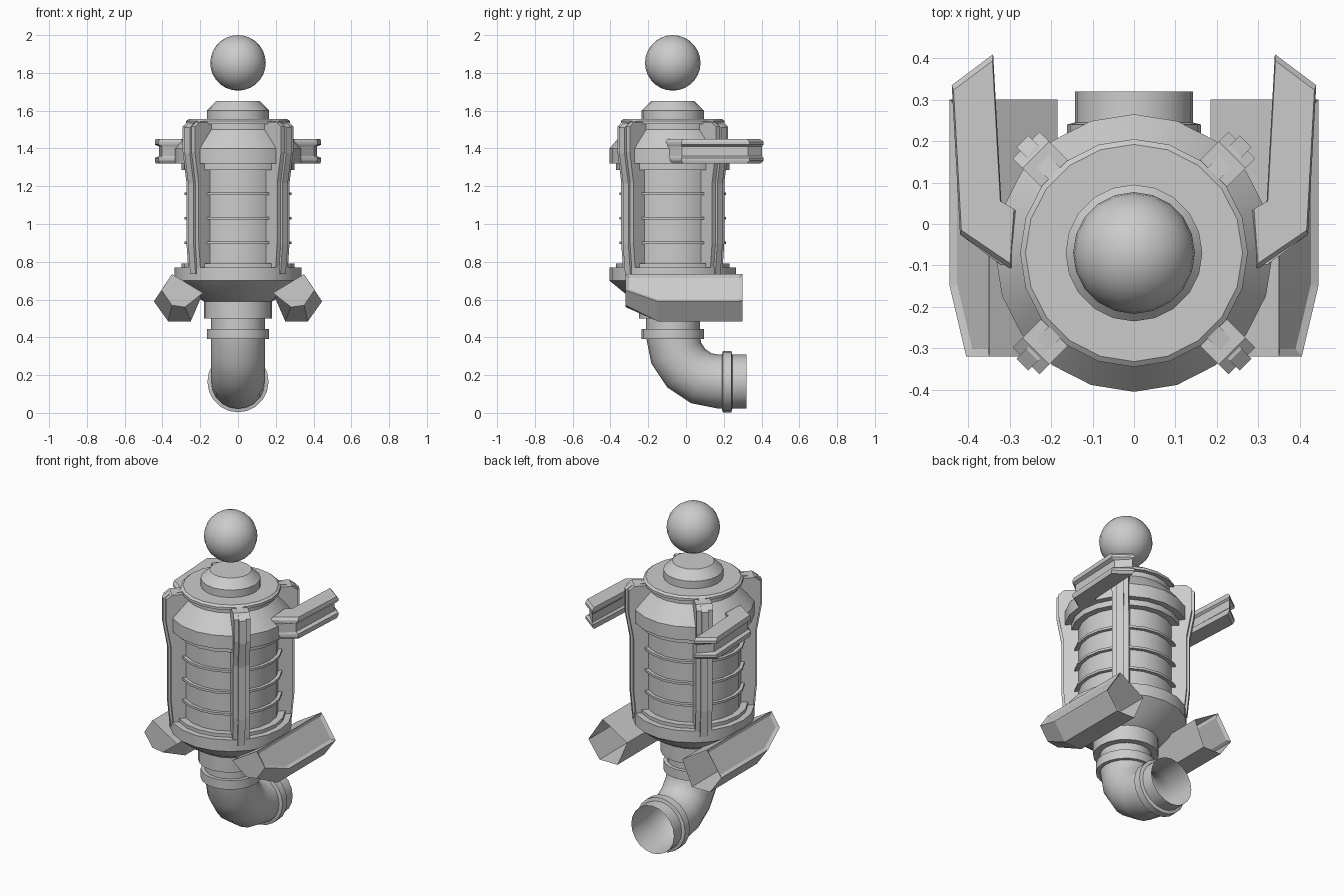
import bpy, bmesh
from math import sin, cos, pi, radians
from mathutils import Matrix, Vector

if "Cube" in bpy.data.objects:
    bpy.data.objects.remove(bpy.data.objects["Cube"])

GREY = (0.6, 0.6, 0.6, 1)
mat = bpy.data.materials.new("light grey metal")
mat.use_nodes = True
mat.diffuse_color = GREY
mat.node_tree.nodes["Principled BSDF"].inputs["Base Color"].default_value = GREY

AXIS_Y = -0.07   # the body's vertical axis
SIDES = 20


def finish(name, bm, smooth=True, fix=True):
    if fix:
        bmesh.ops.recalc_face_normals(bm, faces=bm.faces)
    mesh = bpy.data.meshes.new(name)
    bm.to_mesh(mesh)
    bm.free()
    obj = bpy.data.objects.new(name, mesh)
    bpy.context.collection.objects.link(obj)
    mesh.materials.append(mat)
    if smooth:
        bpy.ops.object.select_all(action='DESELECT')
        obj.select_set(True)
        bpy.context.view_layer.objects.active = obj
        bpy.ops.object.shade_smooth_by_angle(angle=radians(28))
    return obj


def skin(bm, loops, caps=(True, True)):
    """Join matching loops of points with quads."""
    rings = [[bm.verts.new(p) for p in loop] for loop in loops]
    n = len(rings[0])
    for a, b in zip(rings, rings[1:]):
        for i in range(n):
            j = (i + 1) % n
            bm.faces.new((a[i], a[j], b[j], b[i]))
    if caps[0]:
        bm.faces.new(rings[0][::-1])
    if caps[1]:
        bm.faces.new(rings[-1])


def circle(r, z):
    return [Vector((r * sin(2 * pi * i / SIDES), AXIS_Y - r * cos(2 * pi * i / SIDES), z))
            for i in range(SIDES)]


def lathe(name, profile, caps=(True, True)):
    bm = bmesh.new()
    skin(bm, [circle(r, z) for r, z in profile], caps)
    return finish(name, bm)


def prism(bm, outline, place, lo, hi):
    """Extrude a 2D outline; place maps (u, v, depth) to 3D."""
    skin(bm, [[place(u, v, d) for u, v in outline] for d in (lo, hi)])


# Main body: cone base, barrel, shoulder, lid and cap
lathe("body", [(0.143, 0.42), (0.143, 0.50), (0.18, 0.50), (0.18, 0.59), (0.25, 0.63),
               (0.335, 0.70), (0.335, 0.77), (0.30, 0.77), (0.30, 0.79), (0.262, 0.79),
               (0.262, 1.285), (0.30, 1.285), (0.30, 1.32), (0.335, 1.32), (0.335, 1.40),
               (0.25, 1.50), (0.25, 1.53), (0.275, 1.53), (0.275, 1.545), (0.262, 1.555),
               (0.165, 1.555), (0.165, 1.60), (0.115, 1.65)])

# Thin hoops round the barrel
for k in range(3):
    z = 0.90 + 0.13 * k
    lathe("barrel_hoop", [(0.25, z - 0.007), (0.282, z - 0.007),
                          (0.282, z + 0.007), (0.25, z + 0.007)])

# Floating ball
bm = bmesh.new()
bmesh.ops.create_uvsphere(bm, u_segments=SIDES, v_segments=14, radius=0.147,
                          matrix=Matrix.Translation((0, AXIS_Y, 1.853)))
finish("ball", bm)

# Elbow pipe, open at the back
BEND, CY, CZ = 0.245, 0.175, 0.41


def pipe_loop(r, turn, shift=0):
    c = Vector((0, CY - BEND * cos(turn) + shift, CZ - BEND * sin(turn)))
    out = Vector((0, -cos(turn), -sin(turn)))
    return [c + r * (Vector((sin(t), 0, 0)) + out * cos(t))
            for t in (2 * pi * i / SIDES for i in range(SIDES))]


bm = bmesh.new()
skin(bm, [pipe_loop(0.143, k * pi / 8) for k in range(5)]
     + [pipe_loop(0.143, pi / 2, 0.145)], (False, False))
finish("elbow_pipe", bm)

bm = bmesh.new()
skin(bm, [pipe_loop(r, pi / 2, s) for r, s in
          ((0.143, 0.015), (0.162, 0.02), (0.162, 0.065), (0.143, 0.07))], (False, False))
finish("pipe_end_collar", bm)
lathe("pipe_top_collar", [(0.143, 0.39), (0.165, 0.39), (0.165, 0.445), (0.143, 0.445)],
      (False, False))

# Four ribs on the diagonals: a broad plate with a narrow raised spine
RIB = [(0.335, 1.54), (0.368, 1.515), (0.368, 1.38), (0.34, 1.22), (0.34, 0.90), (0.325, 0.74)]
for k in range(4):
    a = pi / 4 + k * pi / 2

    def place(r, z, d, a=a):
        return Vector((r * cos(a) - d * sin(a), AXIS_Y + r * sin(a) + d * cos(a), z))

    bm = bmesh.new()
    prism(bm, [(0.23, 1.54)] + RIB + [(0.23, 0.74)], place, -0.046, 0.046)
    finish("rib_plate", bm, False)
    bm = bmesh.new()
    prism(bm, [(0.24, 1.55)] + [(r + 0.013, z - 0.005) for r, z in RIB] + [(0.24, 0.725)],
          place, -0.02, 0.02)
    finish("rib_spine", bm, False)

# Upper arms (I-beam section) and lower pods, on both sides
ARM = [(0.295, -0.11), (0.42, -0.025), (0.44, 0.335), (0.34, 0.41), (0.32, 0.05), (0.285, 0.03)]
POD_BACK = [(0.35, 0.735), (0.445, 0.59), (0.37, 0.485), (0.25, 0.485), (0.185, 0.635)]
POD_FRONT = [(0.35, 0.735), (0.405, 0.65), (0.35, 0.57), (0.28, 0.56), (0.185, 0.635)]
for side, s in (("left", 1), ("right", -1)):
    mid = Vector((0.365, 0.14))

    def arm_loop(z, f):
        pts = [mid + (Vector(p) - mid) * f for p in ARM]
        # the web keeps its length but is narrower than the flanges
        return [Vector((s * p.x, mid.y + (p.y - mid.y) * (1.0 - (1 - f) * 0.1) / f
                        if f < 0.9 else p.y, z)) for p in pts]

    bm = bmesh.new()
    skin(bm, [arm_loop(z, f) for z, f in
              ((1.32, 0.94), (1.335, 1), (1.35, 1), (1.36, 0.7), (1.41, 0.7),
               (1.42, 1), (1.435, 1), (1.45, 0.94))])
    finish(side + "_arm", bm, False)

    # Pod: tapered nose, open back, recessed outer panel
    bm = bmesh.new()
    skin(bm, [[Vector((s * x, y, z)) for x, z in sec] for y, sec in
              ((-0.32, POD_FRONT), (-0.15, POD_BACK), (0.30, POD_BACK))], (True, False))
    bmesh.ops.recalc_face_normals(bm, faces=bm.faces)
    outer = [f for f in bm.faces if s * f.normal.x > 0.7 and f.normal.z > 0.4]
    bmesh.ops.inset_region(bm, faces=outer, thickness=0.018, depth=-0.01,
                           use_even_offset=True, use_boundary=True)
    finish(side + "_pod", bm, False, False)
